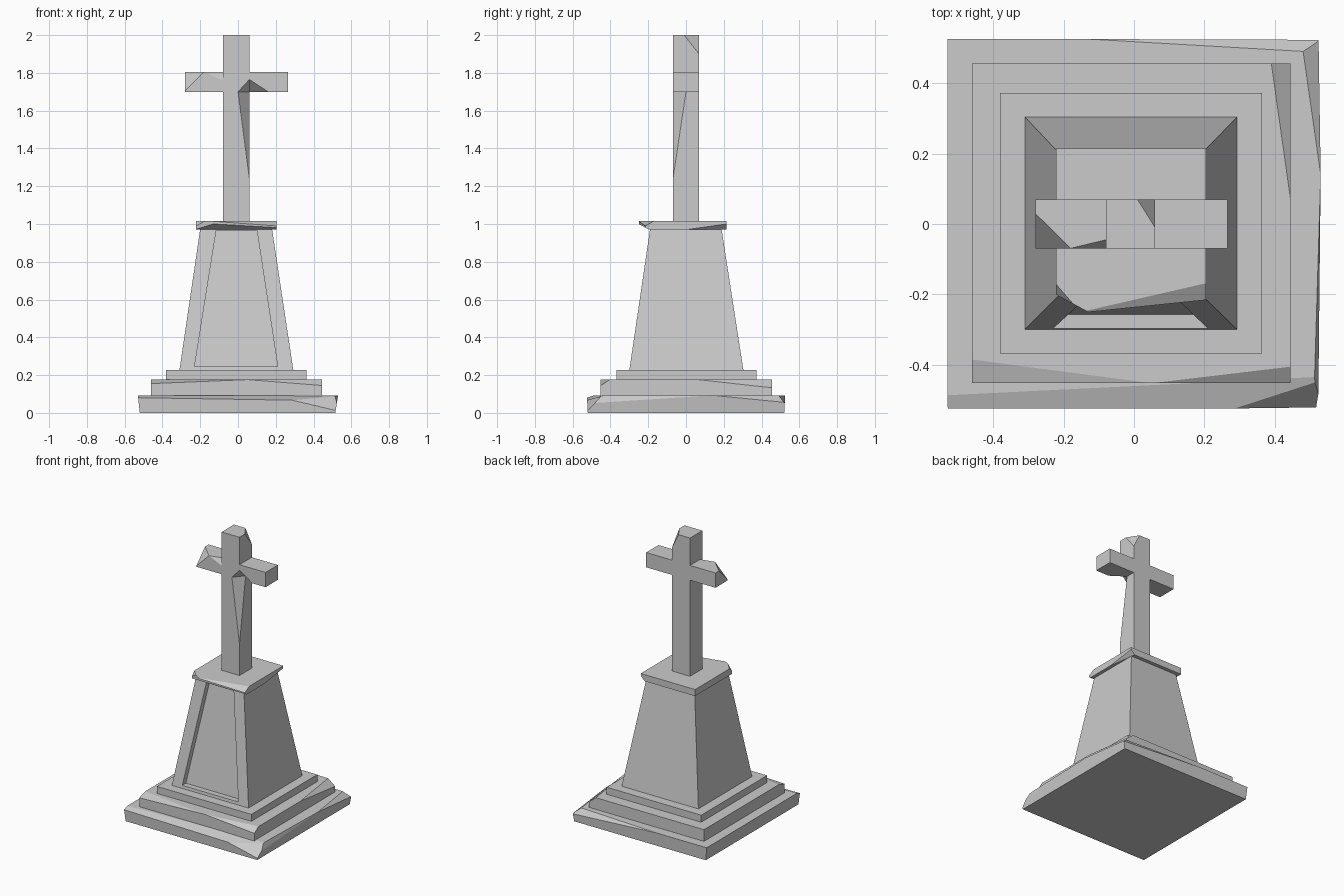
import bpy, bmesh
from mathutils import Vector

if "Cube" in bpy.data.objects:
    bpy.data.objects.remove(bpy.data.objects["Cube"])


def block(name, z0, z1, bottom, top=None):
    """Four-sided block between two rectangles given as (x0, x1, y0, y1)."""
    bm = bmesh.new()
    rings = []
    for z, (x0, x1, y0, y1) in ((z0, bottom), (z1, top or bottom)):
        rings.append([bm.verts.new(p) for p in
                      ((x0, y0, z), (x1, y0, z), (x1, y1, z), (x0, y1, z))])
    lo, hi = rings
    bm.faces.new(lo[::-1])
    bm.faces.new(hi)
    for i in range(4):
        j = (i + 1) % 4
        bm.faces.new((lo[i], lo[j], hi[j], hi[i]))
    bm.normal_update()
    mesh = bpy.data.meshes.new(name)
    bm.to_mesh(mesh)
    bm.free()
    obj = bpy.data.objects.new(name, mesh)
    bpy.context.collection.objects.link(obj)
    return obj


def chip(obj, *cuts):
    """Break corners off: each cut is a plane through three points."""
    bm = bmesh.new()
    bm.from_mesh(obj.data)
    for cut in cuts:
        a, b, c = map(Vector, cut)
        n = (b - a).cross(c - a).normalized()
        xs = [v.co for v in bm.verts]
        mid = Vector([(min(p[i] for p in xs) + max(p[i] for p in xs)) / 2
                      for i in range(3)])
        if n.dot(mid - a) > 0:
            n = -n
        bmesh.ops.bisect_plane(bm, geom=bm.verts[:] + bm.edges[:] + bm.faces[:],
                               dist=1e-5, plane_co=a, plane_no=n, clear_outer=True)
        rim = [e for e in bm.edges if e.is_boundary]
        bmesh.ops.holes_fill(bm, edges=rim, sides=0)
        bmesh.ops.recalc_face_normals(bm, faces=bm.faces[:])
    bm.to_mesh(obj.data)
    bm.free()


# Stepped base
slab = block("base_slab", 0, 0.093, (-0.52, 0.515, -0.52, 0.52),
             (-0.53, 0.53, -0.525, 0.525))
chip(slab,
     ((-0.52, -0.525, 0.08), (0.515, -0.525, 0.063), (0, -0.46, 0.093)),
     ((0.31, -0.523, 0.062), (0.523, -0.46, 0.075), (0.52, -0.523, 0.01)),
     ((0.53, 0.14, 0.093), (0.48, 0.49, 0.093), (0.526, 0.515, 0.055)),
     ((-0.13, 0.525, 0.093), (0.48, 0.49, 0.093), (0.526, 0.52, 0.055)),
     ((0.53, 0.14, 0.093), (0.51, -0.52, 0.093), (0.52, -0.52, 0.06)))

step = block("middle_step", 0.09, 0.176, (-0.46, 0.445, -0.452, 0.455))
chip(step,
     ((-0.46, -0.385, 0.176), (0.05, -0.452, 0.176), (-0.46, -0.452, 0.155)),
     ((0.05, -0.452, 0.176), (0.445, -0.405, 0.176), (0.445, -0.452, 0.145)),
     ((0.445, 0.065, 0.176), (0.39, 0.455, 0.176), (0.445, 0.455, 0.133)))

block("upper_step", 0.17, 0.226, (-0.38, 0.363, -0.368, 0.372))

# Tapered pedestal with a recessed front panel
pedestal = block("pedestal", 0.226, 0.975, (-0.31, 0.293, -0.3, 0.304),
                 (-0.2, 0.18, -0.19, 0.188))
bm = bmesh.new()
bm.from_mesh(pedestal.data)
front = min(bm.faces, key=lambda f: f.calc_center_median().y)
bmesh.ops.inset_individual(bm, faces=[front], thickness=0.03)
for v in front.verts:
    upper, right = v.co.z > 0.6, v.co.x > 0
    z = 0.966 if upper else 0.246
    x = (0.1 if right else -0.115) if upper else (0.21 if right else -0.23)
    v.co = (x, -0.3 + 0.11 * (z - 0.226) / 0.749, z)
panel = bmesh.ops.extrude_discrete_faces(bm, faces=[front])["faces"][0]
bmesh.ops.translate(bm, verts=panel.verts[:], vec=(0, 0.04, 0))
bmesh.ops.recalc_face_normals(bm, faces=bm.faces[:])
bm.to_mesh(pedestal.data)
bm.free()

# Broken cap stone
cap = block("cap_stone", 0.97, 1.017, (-0.222, 0.205, -0.25, 0.215))
chip(cap,
     ((-0.222, -0.2, 1), (-0.13, -0.25, 1), (-0.13, -0.25, 0.97)),
     ((-0.13, -0.25, 1), (0.21, -0.215, 1), (0.21, -0.215, 0.97)),
     ((-0.2, -0.195, 0.97), (0.2, -0.195, 0.97), (-0.13, -0.25, 1.0)),
     ((-0.13, -0.245, 1.017), (0.175, -0.175, 1.017), (0.205, -0.215, 0.99)),
     ((0.205, 0, 0.97), (0.175, 0.215, 0.97), (0.205, 0.215, 1.0)),
     ((-0.222, -0.17, 1.017), (-0.17, -0.23, 1.017), (-0.222, -0.21, 0.98)))

# Cross: lower shaft, hub, head and two arms
y0, y1 = -0.069, 0.069
shaft = block("cross_shaft", 1.01, 1.7, (-0.08, 0.06, y0, y1))
chip(shaft, ((0, y0, 1.7), (0.06, 0, 1.7), (0.06, y0, 1.24)))
hub = block("cross_hub", 1.7, 1.805, (-0.08, 0.06, y0, y1))
chip(hub, ((0, y0, 1.7), (0.06, y0, 1.765), (0.06, 0, 1.7)))
head = block("cross_head", 1.805, 2.0, (-0.08, 0.06, y0, y1))
chip(head, ((0.01, y1, 2.0), (0.06, -0.01, 2.0), (0.06, y1, 1.9)))
right_arm = block("cross_right_arm", 1.7, 1.805, (0.06, 0.265, y0, y1))
chip(right_arm, ((0.06, y0, 1.765), (0.16, y0, 1.7), (0.06, 0, 1.7)))
left_arm = block("cross_left_arm", 1.7, 1.805, (-0.28, -0.08, y0, y1))
chip(left_arm,
     ((-0.28, 0.03, 1.805), (-0.18, y0, 1.805), (-0.28, y0, 1.705)),
     ((-0.18, y0, 1.805), (-0.08, -0.045, 1.805), (-0.08, y0, 1.76)))
